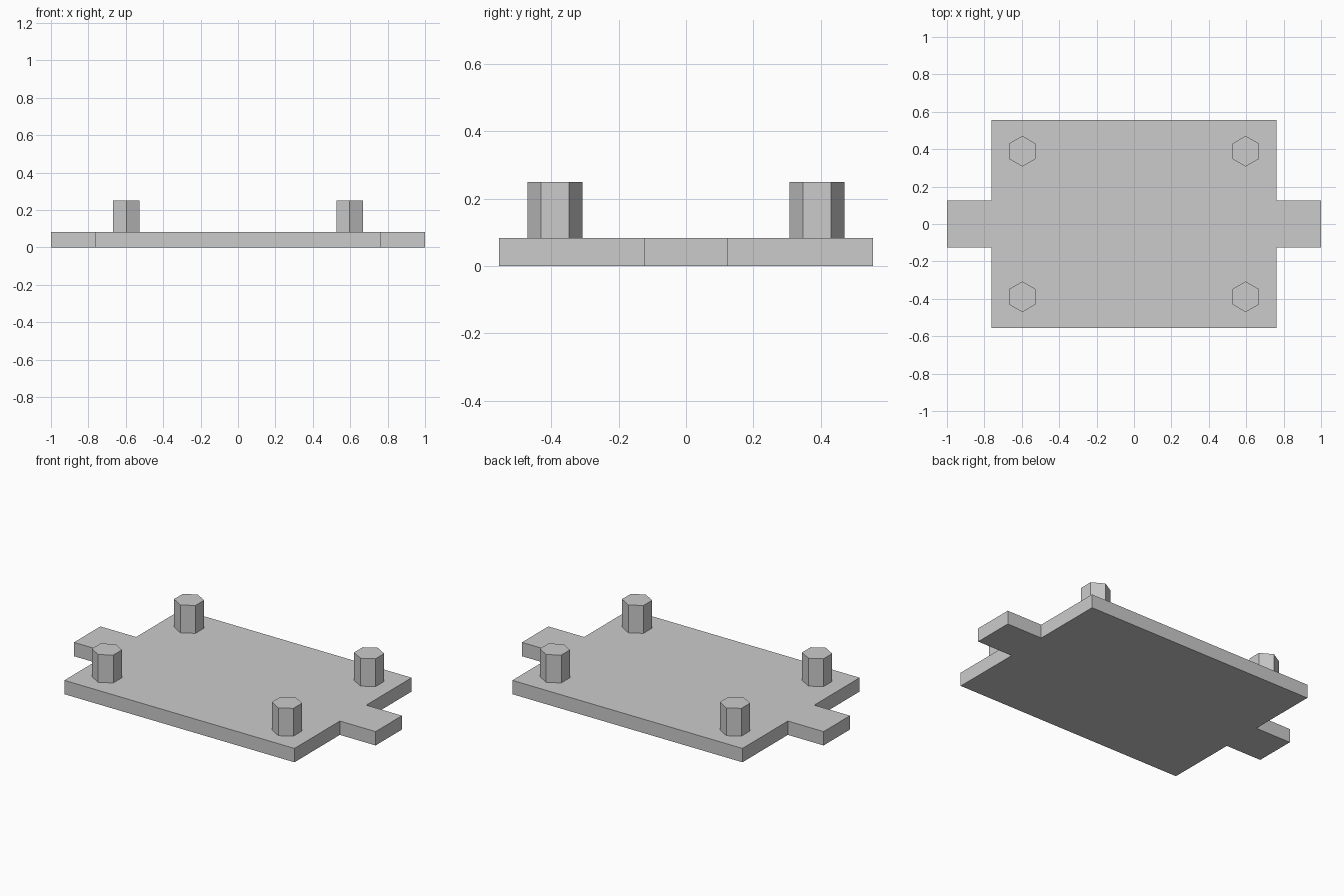
import bpy
import bmesh
from math import radians

cube = bpy.data.objects.get("Cube")
if cube:
    bpy.data.objects.remove(cube, do_unlink=True)

GREY = (0.6, 0.6, 0.6, 1.0)
HALF_X, HALF_Y = 0.763, 0.555   # plate
TAB_X, TAB_Y = 1.0, 0.125       # side tabs
THICK, TOP = 0.083, 0.25
PEG_X, PEG_Y, PEG_R = 0.597, 0.389, 0.082

grey = bpy.data.materials.new("light grey")
grey.use_nodes = True
grey.diffuse_color = GREY
grey.node_tree.nodes["Principled BSDF"].inputs["Base Color"].default_value = GREY


def add_object(name, bm):
    bmesh.ops.recalc_face_normals(bm, faces=bm.faces)
    mesh = bpy.data.meshes.new(name)
    bm.to_mesh(mesh)
    bm.free()
    mesh.materials.append(grey)
    obj = bpy.data.objects.new(name, mesh)
    bpy.context.collection.objects.link(obj)
    return obj


# Base plate with a tab on each side: one outline, extruded upward
quarter = [(TAB_X, TAB_Y), (HALF_X, TAB_Y), (HALF_X, HALF_Y)]
right_half = [(x, -y) for x, y in reversed(quarter)] + quarter
outline = right_half + [(-x, -y) for x, y in right_half]
bm = bmesh.new()
base = bm.faces.new([bm.verts.new((x, y, 0)) for x, y in outline])
extruded = bmesh.ops.extrude_face_region(bm, geom=[base], use_keep_orig=True)
top_verts = [g for g in extruded["geom"] if isinstance(g, bmesh.types.BMVert)]
bmesh.ops.translate(bm, verts=top_verts, vec=(0, 0, THICK))
add_object("base_plate", bm)

# Four hexagonal pegs, corners pointing front and back
for side, sx in (("left", 1), ("right", -1)):
    for end, sy in (("front", -1), ("back", 1)):
        bpy.ops.mesh.primitive_cylinder_add(
            vertices=6, radius=PEG_R, depth=TOP - THICK,
            location=(sx * PEG_X, sy * PEG_Y, (TOP + THICK) / 2))
        peg = bpy.context.object
        peg.name = f"{end}_{side}_peg"
        peg.data.materials.append(grey)
